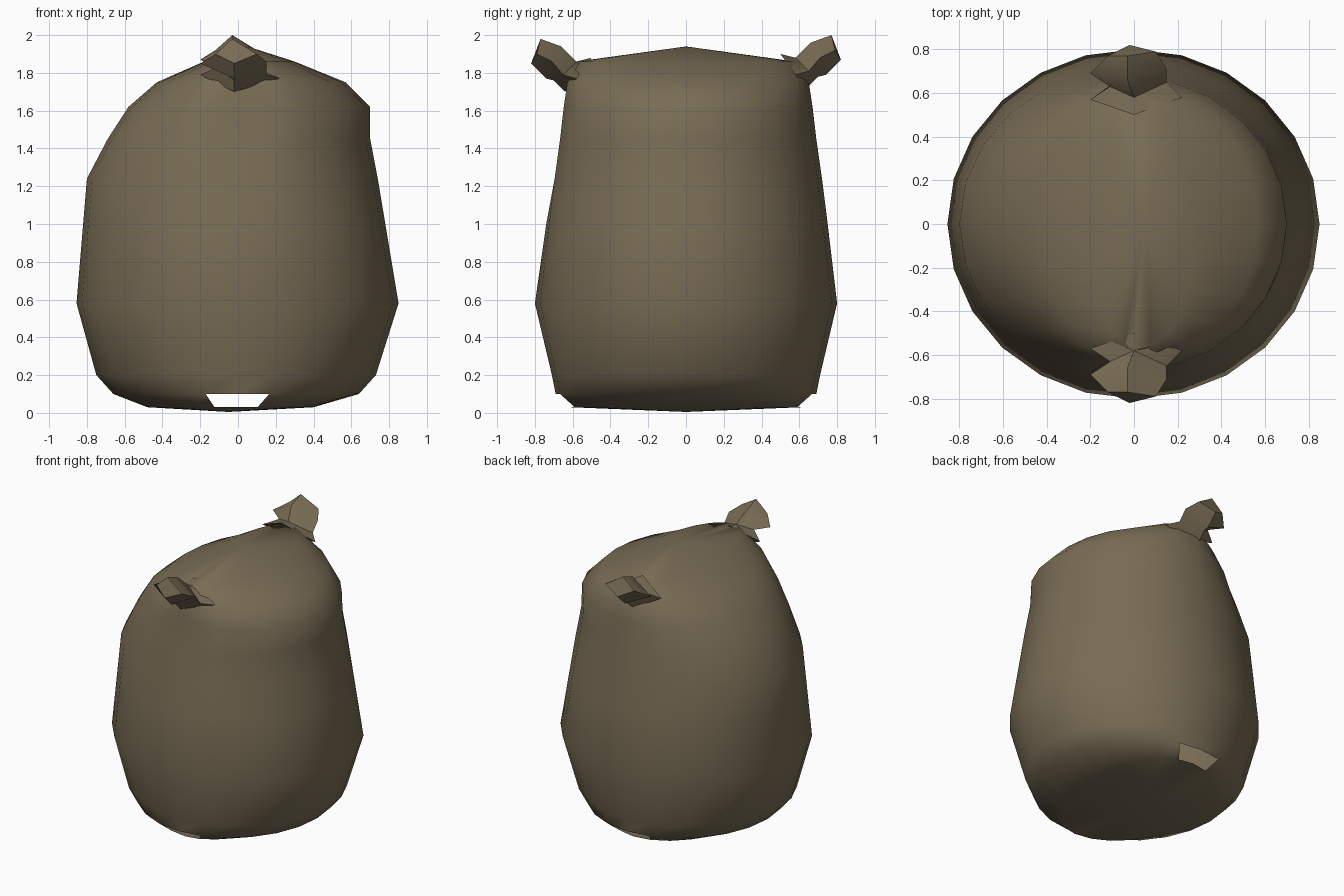
import bpy, bmesh, math

if "Cube" in bpy.data.objects:
    bpy.data.objects.remove(bpy.data.objects["Cube"], do_unlink=True)

burlap = bpy.data.materials.new("burlap_brown")
burlap.use_nodes = True
COLOR = (0.19, 0.15, 0.09, 1)
burlap.diffuse_color = COLOR
burlap.node_tree.nodes["Principled BSDF"].inputs["Base Color"].default_value = COLOR


def finish(name, bm, angle):
    bmesh.ops.recalc_face_normals(bm, faces=bm.faces)
    mesh = bpy.data.meshes.new(name)
    bm.to_mesh(mesh)
    bm.free()
    mesh.materials.append(burlap)
    obj = bpy.data.objects.new(name, mesh)
    bpy.context.collection.objects.link(obj)
    bpy.ops.object.select_all(action="DESELECT")
    obj.select_set(True)
    bpy.context.view_layer.objects.active = obj
    bpy.ops.object.shade_smooth_by_angle(angle=math.radians(angle))
    return obj


def bridge(bm, low, high, skip=()):
    n = len(low)
    for i in range(n):
        if i not in skip:
            j = (i + 1) % n
            bm.faces.new((low[i], low[j], high[j], high[i]))


# Sack body: height, right reach, left reach, depth, front groove
LEVELS = [
    (0.03, 0.48, 0.40, 0.61, 0),
    (0.10, 0.66, 0.64, 0.69, 0),
    (0.20, 0.75, 0.73, 0.71, 0),
    (0.58, 0.855, 0.85, 0.80, 0),
    (1.00, 0.82, 0.78, 0.75, 0.01),
    (1.24, 0.80, 0.74, 0.72, 0.03),
    (1.45, 0.69, 0.70, 0.69, 0.05),
    (1.62, 0.58, 0.70, 0.67, 0.06),
    (1.75, 0.43, 0.57, 0.65, 0.05),
    (1.86, 0.18, 0.30, 0.58, 0),
]
SIDES = 24
FRONT, BACK = SIDES * 3 // 4, SIDES // 4
bm = bmesh.new()
rings = []
for z, right, left, depth, groove in LEVELS:
    ring = []
    for i in range(SIDES):
        a = 2 * math.pi * i / SIDES
        c, s = math.cos(a), math.sin(a)
        x = c * (left if c > 0 else right)
        y = s * depth + (groove if i == FRONT else 0)
        ring.append(bm.verts.new((x, y, z)))
    rings.append(ring)

# The lower front and back corners are left open
gaps = (FRONT - 1, FRONT, BACK - 1, BACK)
for k in range(len(rings) - 1):
    bridge(bm, rings[k], rings[k + 1], gaps if k == 0 else ())
for ring, tip in ((rings[0], (-0.05, 0, 0.005)), (rings[-1], (0.05, 0, 1.94))):
    v = bm.verts.new(tip)
    for i in range(SIDES):
        bm.faces.new((ring[i], ring[(i + 1) % SIDES], v))
finish("sack_body", bm, 50)


# Gathered corner knots, flaring out from the top of the sack
def knot(name, side, lift):
    loops = [
        [(0.0, 0.50, 1.88), (-0.20, 0.57, 1.79), (-0.02, 0.64, 1.70), (0.22, 0.58, 1.77)],
        [(0.0, 0.58, 1.86), (-0.11, 0.63, 1.83), (-0.02, 0.70, 1.76), (0.15, 0.65, 1.79)],
        [(-0.03, 0.66, 1.94), (-0.20, 0.69, 1.85), (-0.02, 0.74, 1.77), (0.15, 0.71, 1.86)],
        [(-0.03, 0.77, 1.98), (-0.12, 0.77, 1.90), (-0.02, 0.82, 1.85), (0.10, 0.79, 1.90)],
    ]
    bm = bmesh.new()
    rows = [[bm.verts.new((x, y * side, z + lift)) for x, y, z in loop] for loop in loops]
    for low, high in zip(rows, rows[1:]):
        bridge(bm, low, high)
    bm.faces.new(rows[-1])
    bm.faces.new(rows[0])
    finish(name, bm, 45)


knot("front_knot", -1, 0.0)
knot("back_knot", 1, 0.02)
